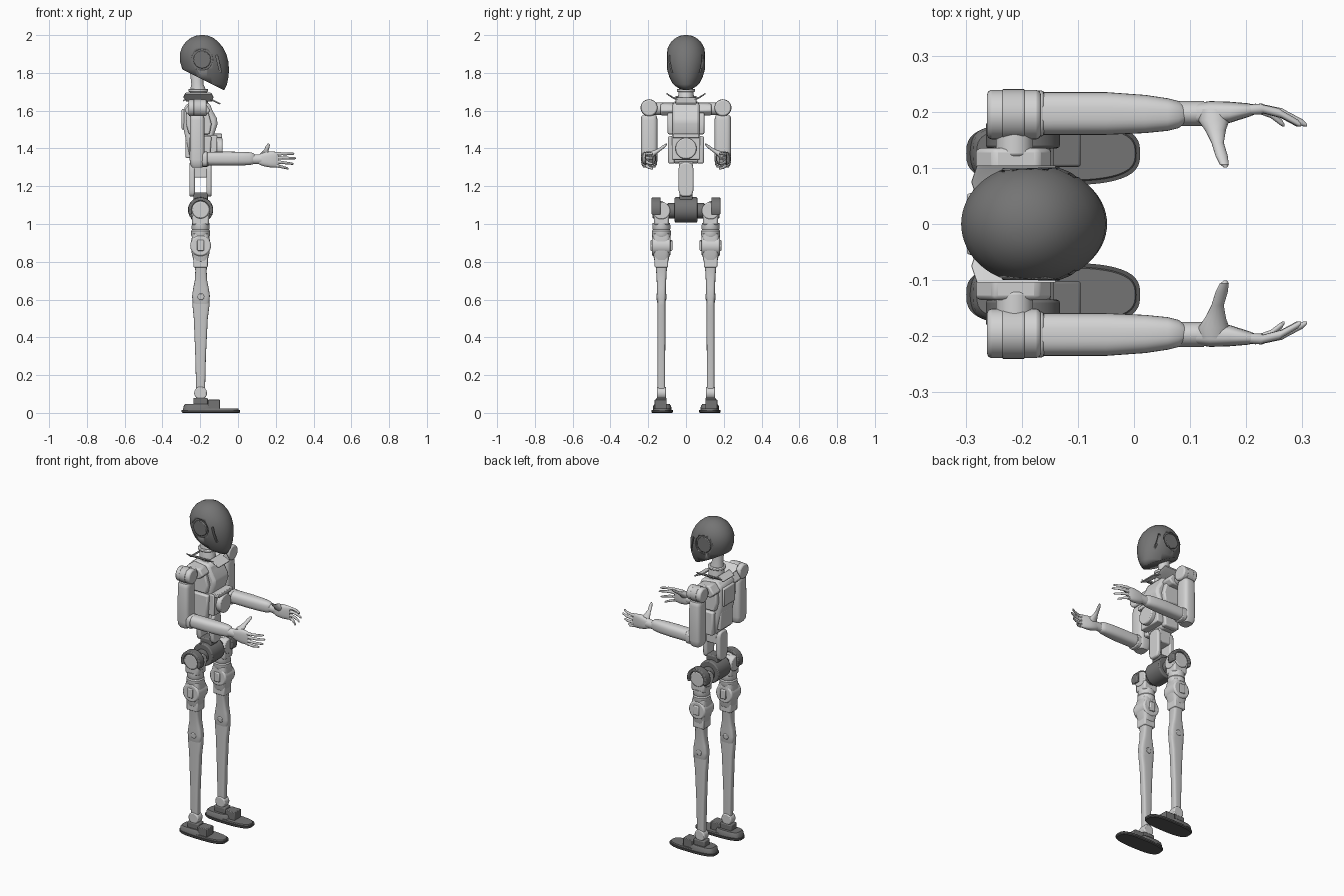
import bpy, bmesh, math
from mathutils import Vector, Matrix

cube = bpy.data.objects.get("Cube")
if cube:
    bpy.data.objects.remove(cube, do_unlink=True)


def material(name, v):
    m = bpy.data.materials.new(name)
    m.use_nodes = True
    m.diffuse_color = (v, v, v, 1)
    m.node_tree.nodes["Principled BSDF"].inputs["Base Color"].default_value = (v, v, v, 1)
    return m


LIGHT = material("light grey", 0.65)
LEG = material("leg grey", 0.58)
DARK = material("dark grey", 0.175)
BLACK = material("charcoal", 0.09)


def finish(bm, name, mat, mirror=False, bevel=0.0):
    bmesh.ops.recalc_face_normals(bm, faces=bm.faces)
    me = bpy.data.meshes.new(name)
    bm.to_mesh(me)
    bm.free()
    me.materials.append(mat)
    ob = bpy.data.objects.new(name, me)
    bpy.context.collection.objects.link(ob)
    bpy.ops.object.select_all(action='DESELECT')
    ob.select_set(True)
    bpy.context.view_layer.objects.active = ob
    bpy.ops.object.shade_smooth_by_angle(angle=math.radians(35))
    if bevel:
        b = ob.modifiers.new("bevel", 'BEVEL')
        b.width, b.segments, b.limit_method = bevel, 2, 'ANGLE'
        b.angle_limit = math.radians(40)
    if mirror:
        m = ob.modifiers.new("mirror", 'MIRROR')
        m.use_axis = (False, True, False)
    return ob


def box(name, x, y, z, mat, mirror=False, bevel=0.006, tilt=0.0):
    """Box given by its (low, high) extents, tilted about y."""
    bm = bmesh.new()
    c = Vector([(a + b) / 2 for a, b in (x, y, z)])
    size = [b - a for a, b in (x, y, z)]
    bmesh.ops.create_cube(bm, size=1, matrix=Matrix.Translation(c)
                          @ Matrix.Rotation(tilt, 4, 'Y') @ Matrix.Diagonal((*size, 1)))
    return finish(bm, name, mat, mirror, bevel)


def loft(name, axis, rings, mat, mirror=False, power=2.0, n=32, bevel=0.0):
    """Rings of (x, y, z, half size, half size) skinned along an axis."""
    u, v = {'x': (1, 2), 'y': (0, 2), 'z': (0, 1)}[axis]
    bm = bmesh.new()
    loops = []
    for x, y, z, a, b in rings:
        loop = []
        for i in range(n):
            t = 2 * math.pi * i / n
            p = [x, y, z]
            for k, r, w in ((u, a, math.cos(t)), (v, b, math.sin(t))):
                p[k] += r * math.copysign(abs(w) ** (2 / power), w)
            loop.append(bm.verts.new(p))
        loops.append(loop)
    for l0, l1 in zip(loops, loops[1:]):
        for i in range(n):
            j = (i + 1) % n
            bm.faces.new((l0[i], l0[j], l1[j], l1[i]))
    bm.faces.new(loops[0])
    bm.faces.new(loops[-1])
    return finish(bm, name, mat, mirror, bevel)


def cyl(name, axis, c, lo, hi, r, mat, mirror=False, bevel=0.006):
    """Cylinder along an axis; c holds the two other coordinates."""
    rings = []
    for e in (lo, hi):
        p = list(c)
        p.insert('xyz'.index(axis), e)
        rings.append((*p, r, r))
    return loft(name, axis, rings, mat, mirror, bevel=bevel)


def slab(name, profile, y0, y1, mat, mirror=False, bevel=0.008):
    """Side profile in x, z extruded across y."""
    bm = bmesh.new()
    f = bm.faces.new([bm.verts.new((x, y0, z)) for x, z in profile])
    ext = bmesh.ops.extrude_face_region(bm, geom=[f])
    vs = [g for g in ext['geom'] if isinstance(g, bmesh.types.BMVert)]
    bmesh.ops.translate(bm, verts=vs, vec=(0, y1 - y0, 0))
    return finish(bm, name, mat, mirror, bevel)


def cut(target, cutter):
    """Subtract a cutter, then discard it."""
    m = target.modifiers.new("cut", 'BOOLEAN')
    m.operation, m.object, m.solver = 'DIFFERENCE', cutter, 'EXACT'
    bpy.context.view_layer.objects.active = target
    bpy.ops.object.modifier_apply(modifier=m.name)
    bpy.data.objects.remove(cutter, do_unlink=True)


# Head: egg-shaped shell with a sloping underside and recessed ears
shape = [(2.0, -.20, -.18, .008), (1.996, -.225, -.155, .032), (1.985, -.25, -.13, .055),
         (1.965, -.276, -.105, .078), (1.935, -.297, -.080, .096), (1.90, -.308, -.062, .106),
         (1.86, -.307, -.051, .107), (1.82, -.295, -.048, .101), (1.78, -.28, -.050, .089),
         (1.74, -.27, -.058, .070), (1.70, -.26, -.078, .045)]
head = loft("head", 'z', [((b + f) / 2, 0, z, (f - b) / 2, w) for z, b, f, w in shape], DARK, n=64)
bm = bmesh.new()
bm.from_mesh(head.data)
bmesh.ops.bisect_plane(bm, geom=bm.verts[:] + bm.edges[:] + bm.faces[:],
                       plane_co=(-.257, 0, 1.80), plane_no=(-.5, 0, -1), clear_outer=True)
bmesh.ops.holes_fill(bm, edges=[e for e in bm.edges if e.is_boundary])
bm.to_mesh(head.data)
bm.free()
for s in (-1, 1):
    cut(head, cyl("ear_cutter", 'y', (-.19, 1.87), s * .092, s * .15, .056, DARK, bevel=0))
    cut(head, box("slit_cutter", (-.107, -.097), sorted((s * .07, s * .12)), (1.80, 1.895), DARK,
                  bevel=0, tilt=math.radians(-14)))
cyl("ear_disc", 'y', (-.19, 1.87), .08, .100, .046, DARK, True, .004)

# Neck
loft("neck", 'z', [(-.205, 0, 1.62, .05, .045), (-.21, 0, 1.70, .045, .04), (-.215, 0, 1.74, .032, .03),
                   (-.22, 0, 1.82, .036, .032)], LIGHT)
loft("neck_ring", 'z', [(-.21, 0, 1.70, .052, .048), (-.21, 0, 1.715, .052, .048)], LIGHT, bevel=.004)

# Collar wings rising outwards, with a lip sloping down to the front
loft("collar_wing", 'y', [(-.205, .03, 1.652, .07, .005), (-.21, .075, 1.672, .08, .005),
                          (-.21, .104, 1.692, .07, .004)], LIGHT, True, power=4)
box("collar_lip", (-.16, -.09), (-.055, .055), (1.647, 1.655), LIGHT, bevel=.003, tilt=math.radians(26))
box("collar_tail", (-.295, -.25), (-.055, .055), (1.66, 1.668), LIGHT, bevel=.003, tilt=math.radians(-35))

# Torso
slab("chest", [(-.285, 1.62), (-.25, 1.65), (-.15, 1.64), (-.135, 1.60), (-.112, 1.56), (-.108, 1.53),
               (-.125, 1.48), (-.14, 1.40), (-.16, 1.32), (-.25, 1.32), (-.27, 1.42), (-.288, 1.50)],
     -.072, .072, LIGHT, bevel=.015)
slab("side_panel", [(-.27, 1.61), (-.16, 1.60), (-.14, 1.53), (-.15, 1.475), (-.26, 1.475), (-.275, 1.53)],
     .06, .097, LIGHT, True)
slab("lower_side_panel", [(-.25, 1.465), (-.14, 1.465), (-.15, 1.32), (-.245, 1.32)], .06, .095, LIGHT, True)
box("belly_block", (-.17, -.11), (-.075, .075), (1.34, 1.47), LIGHT)
cyl("belly_disc", 'x', (0, 1.40), -.13, -.082, .056, LIGHT)
box("belly_lug", (-.13, -.085), (-.07, .07), (1.455, 1.478), LIGHT, bevel=.004)
box("back_panel", (-.298, -.27), (-.055, .055), (1.50, 1.61), LIGHT)
box("lower_back_panel", (-.278, -.24), (-.06, .06), (1.35, 1.46), LIGHT)

# Waist bracket: front and back capsules around an open slot
for nm, x0, x1 in (("waist_front", -.168, -.14), ("waist_back", -.258, -.228)):
    loft(nm, 'x', [(x, 0, 1.235, .041, .09) for x in (x0, x1)], LIGHT, power=4, bevel=.008)
box("waist_core", (-.24, -.155), (-.037, .037), (1.245, 1.33), LIGHT)
box("waist_mount", (-.235, -.16), (-.034, .034), (1.11, 1.168), DARK)

# Pelvis and hips: a dark arched strap wraps the top of each light yoke
cyl("pelvis", 'y', (-.198, 1.075), -.06, .06, .067, DARK)
cyl("pelvis_link", 'y', (-.198, 1.07), .055, .10, .04, DARK, True)
cyl("hip_yoke", 'x', (.13, 1.07), -.25, -.15, .046, LIGHT, True)
box("hip_stem", (-.243, -.153), (.09, .17), (.995, 1.07), LIGHT, True, .01)
cyl("hip_cap", 'y', (-.198, 1.075), .12, .177, .046, LIGHT, True)
arch = [(math.radians(-25 + 230 * i / 16), r) for r, order in ((.066, range(17)), (.047, range(16, -1, -1)))
        for i in order]
slab("hip_strap", [(-.198 + r * math.cos(t), 1.075 + r * math.sin(t)) for t, r in arch],
     .135, .182, DARK, True, .005)

# Thigh actuators
LY = .13
loft("thigh_collar", 'z', [(-.198, LY, z, r, r) for z, r in
                           ((1.005, .046), (.975, .048), (.97, .045), (.963, .05), (.94, .05),
                            (.93, .045))], LIGHT, True)
loft("thigh_housing", 'z', [(-.198, LY, z, a, b) for z, a, b in
                            ((.95, .042, .044), (.91, .05, .05), (.85, .048, .046), (.80, .036, .036))],
     LEG, True, power=4, bevel=.004)
cyl("thigh_disc", 'y', (-.198, .885), .083, .18, .055, LIGHT, True, .008)
box("thigh_disc_plate", (-.216, -.18), (.072, .188), (.858, .915), LIGHT, True, .005)
box("thigh_lower_block", (-.236, -.16), (.095, .166), (.77, .835), LIGHT, True, .006)

# Leg links and knees
loft("thigh", 'z', [(-.196, LY, z, a, b) for z, a, b in
                    ((.80, .033, .032), (.75, .03, .028), (.70, .033, .025), (.66, .041, .024),
                     (.62, .047, .024), (.58, .044, .022), (.565, .03, .018))], LEG, True, power=4)
loft("shin", 'z', [(x, LY, z, a, b) for x, z, a, b in
                   ((-.196, .64, .03, .019), (-.196, .61, .045, .021), (-.196, .57, .045, .021),
                    (-.197, .50, .037, .021), (-.198, .30, .028, .02), (-.198, .14, .024, .02),
                    (-.198, .09, .025, .019))], LEG, True, power=4)
cyl("knee_pin", 'y', (-.196, .615), .104, .156, .018, LEG, True, .004)

# Ankles and feet
cyl("ankle", 'y', (-.198, .105), .106, .154, .034, LIGHT, True)
box("ankle_base", (-.236, -.16), (.102, .158), (.035, .08), DARK, True)
FY = .126
loft("sole", 'z', [(-.144, FY, z, a, b) for z, a, b in
                   ((0, .15, .053), (.005, .155, .057), (.015, .155, .057))], BLACK, True, 2.9, 48)
loft("foot_top", 'z', [(-.144, FY, .012, .149, .051), (-.144, FY, .022, .146, .048)], DARK, True, 2.9, 48)
loft("heel_shell", 'z', [(-.21, FY, .018, .081, .05), (-.21, FY, .038, .077, .047),
                         (-.21, FY, .046, .07, .04)], DARK, True, 3.2, 40)
box("instep_block", (-.16, -.095), (.102, .166), (.015, .07), DARK, True, .004)

# Shoulders
AY = .195
slab("clavicle", [(-.285, 1.60), (-.25, 1.645), (-.17, 1.635), (-.145, 1.60), (-.17, 1.575), (-.26, 1.575)],
     .065, .135, LIGHT, True)
cyl("shoulder_link", 'y', (-.213, 1.61), .12, .175, .033, LIGHT, True)
cyl("shoulder", 'x', (AY, 1.615), -.262, -.166, .044, LIGHT, True, .008)
cyl("shoulder_band", 'x', (AY, 1.615), -.235, -.195, .0455, LEG, True, .002)

# Arms
loft("upper_arm", 'z', [(-.216, AY, z, a, b) for z, a, b in
                        ((1.575, .034, .037), (1.568, .037, .041), (1.55, .039, .044), (1.34, .04, .044),
                         (1.315, .037, .041), (1.30, .028, .032))], LIGHT, True, power=3.5)
loft("forearm", 'x', [(x, y, 1.346, a, b) for x, y, a, b in
                      ((-.20, .197, .038, .036), (-.05, .197, .038, .037), (.02, .196, .034, .036),
                       (.06, .195, .029, .034), (.08, .195, .024, .03), (.092, .195, .014, .02))],
     LIGHT, True, power=2.6)
loft("elbow_cuff", 'x', [(-.19, .197, 1.343, .041, .04), (-.16, .197, 1.343, .041, .04)], LIGHT, True,
     power=3, bevel=.005)
loft("wrist", 'x', [(.07, .197, 1.343, .022, .026), (.125, .197, 1.343, .022, .026)], LIGHT, True)

# Hands
loft("palm", 'x', [(.11, .197, 1.342, .018, .026), (.135, .197, 1.342, .022, .036),
                   (.17, .199, 1.342, .019, .042), (.205, .203, 1.341, .012, .041),
                   (.215, .203, 1.341, .008, .036)], LIGHT, True, power=2.8)
loft("thumb", 'y', [(.142, .205, 1.358, .026, .022), (.142, .185, 1.362, .028, .024),
                    (.145, .168, 1.375, .019, .015), (.149, .145, 1.39, .011, .011),
                    (.156, .122, 1.407, .011, .01), (.161, .106, 1.418, .008, .008),
                    (.163, .101, 1.422, .003, .003)], LIGHT, True, n=16)
fingers = {"index": (1.371, .298, 1.372), "middle": (1.351, .308, 1.348),
           "ring": (1.331, .295, 1.318), "little": (1.312, .268, 1.293)}
for nm, (z0, tip, z1) in fingers.items():
    rings = []
    for t, y, r in ((0, .203, .009), (.3, .205, .0095), (.34, .205, .0075), (.62, .198, .008),
                    (.66, .196, .0068), (.94, .180, .006), (1, .176, .0025)):
        rings.append((.195 + (tip - .195) * t, y, z0 + (z1 - z0) * t, r, r))
    loft(nm + "_finger", 'x', rings, LIGHT, True, n=14)
